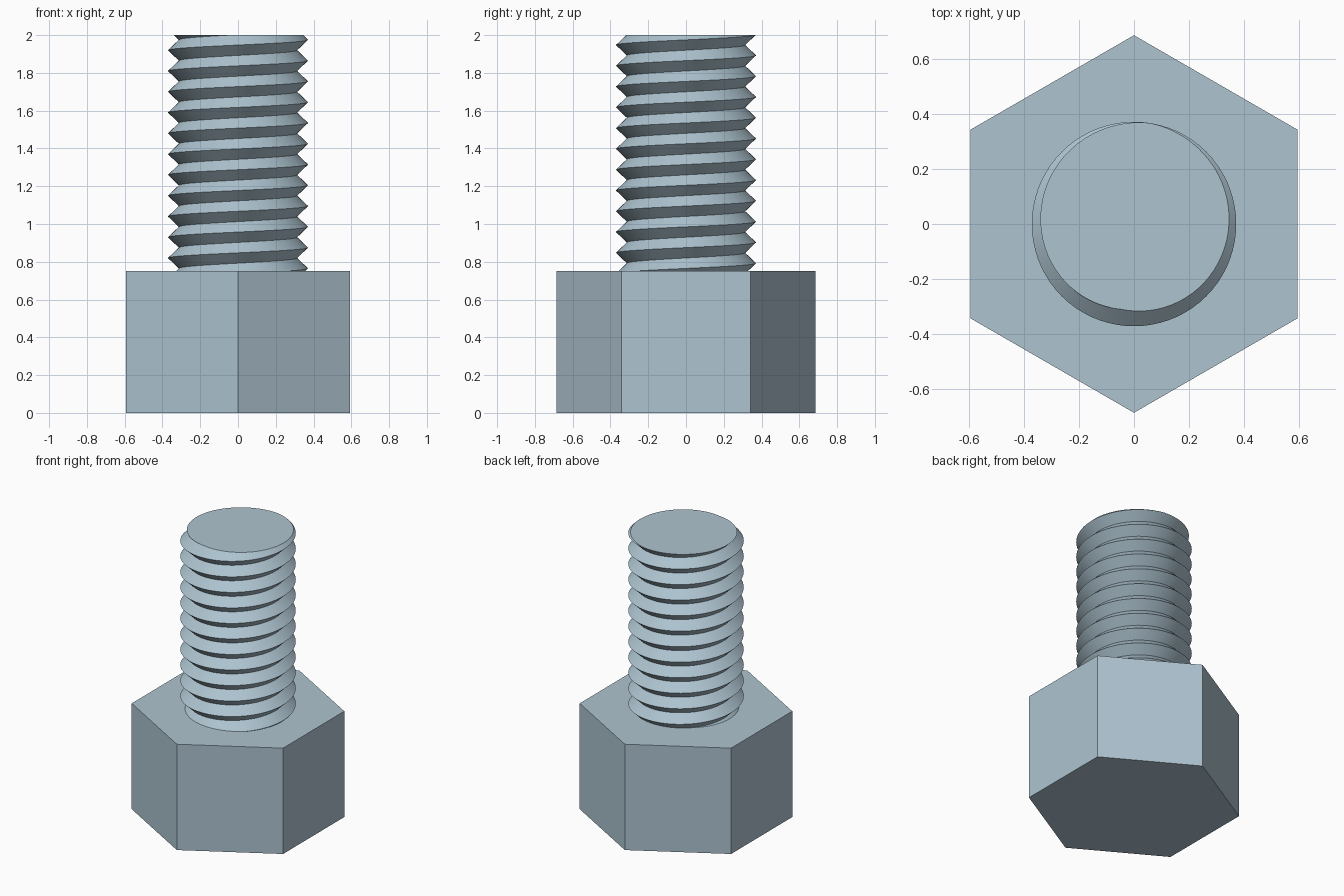
import bpy, bmesh, math

cube = bpy.data.objects.get("Cube")
if cube:
    bpy.data.objects.remove(cube, do_unlink=True)

HEAD_R, HEAD_H, TOP = 0.685, 0.75, 2.0
CREST_R, ROOT_R, PITCH = 0.371, 0.313, 0.11
SEGMENTS, ROWS = 72, 31
START_Z = 0.545            # height of the lowest crest on the +x side, before trimming

steel = bpy.data.materials.new("blue_grey_steel")
steel.use_nodes = True
COLOUR = (0.42, 0.55, 0.63, 1.0)
steel.diffuse_color = COLOUR
steel.node_tree.nodes["Principled BSDF"].inputs["Base Color"].default_value = COLOUR


def make_object(name, bm):
    bmesh.ops.recalc_face_normals(bm, faces=bm.faces)
    mesh = bpy.data.meshes.new(name)
    bm.to_mesh(mesh)
    bm.free()
    mesh.materials.append(steel)
    obj = bpy.data.objects.new(name, mesh)
    bpy.context.collection.objects.link(obj)
    return obj


# Hexagonal head: corners on the y axis
bm = bmesh.new()
corners = [math.radians(90 + 60 * k) for k in range(6)]
base = bm.faces.new([bm.verts.new((HEAD_R * math.cos(a), HEAD_R * math.sin(a), 0))
                     for a in corners])
side = bmesh.ops.extrude_face_region(bm, geom=[base], use_keep_orig=True)
top_verts = [g for g in side["geom"] if isinstance(g, bmesh.types.BMVert)]
bmesh.ops.translate(bm, verts=top_verts, vec=(0, 0, HEAD_H))
make_object("hex_head", bm)

# Threaded shank: crests and roots alternate and climb one pitch per turn
bm = bmesh.new()
columns = []
for i in range(SEGMENTS):
    turn = i / SEGMENTS
    a = math.tau * turn
    column = []
    for j in range(ROWS):
        r = ROOT_R if j % 2 else CREST_R
        z = START_Z + PITCH * (j / 2 + turn)
        column.append(bm.verts.new((r * math.cos(a), r * math.sin(a), z)))
    columns.append(column)

for i in range(SEGMENTS):
    wrap = i == SEGMENTS - 1
    here, after = columns[i], columns[(i + 1) % SEGMENTS]
    shift = 2 if wrap else 0      # the helix joins the next turn up
    for j in range(ROWS - 1 - shift):
        bm.faces.new((here[j], after[j + shift], after[j + 1 + shift], here[j + 1]))

# Trim the ends flat and cap them
for z, direction in ((TOP, 1), (HEAD_H - 0.01, -1)):
    cut = bmesh.ops.bisect_plane(
        bm, geom=bm.verts[:] + bm.edges[:] + bm.faces[:], dist=1e-6,
        plane_co=(0, 0, z), plane_no=(0, 0, direction), clear_outer=True)
    rim = [g for g in cut["geom_cut"] if isinstance(g, bmesh.types.BMEdge)]
    bmesh.ops.edgeloop_fill(bm, edges=rim)

shank = make_object("threaded_shank", bm)

# Smooth around the shank, sharp along crests, roots and cap
bpy.ops.object.select_all(action='DESELECT')
shank.select_set(True)
bpy.context.view_layer.objects.active = shank
bpy.ops.object.shade_smooth_by_angle(angle=math.radians(30))
